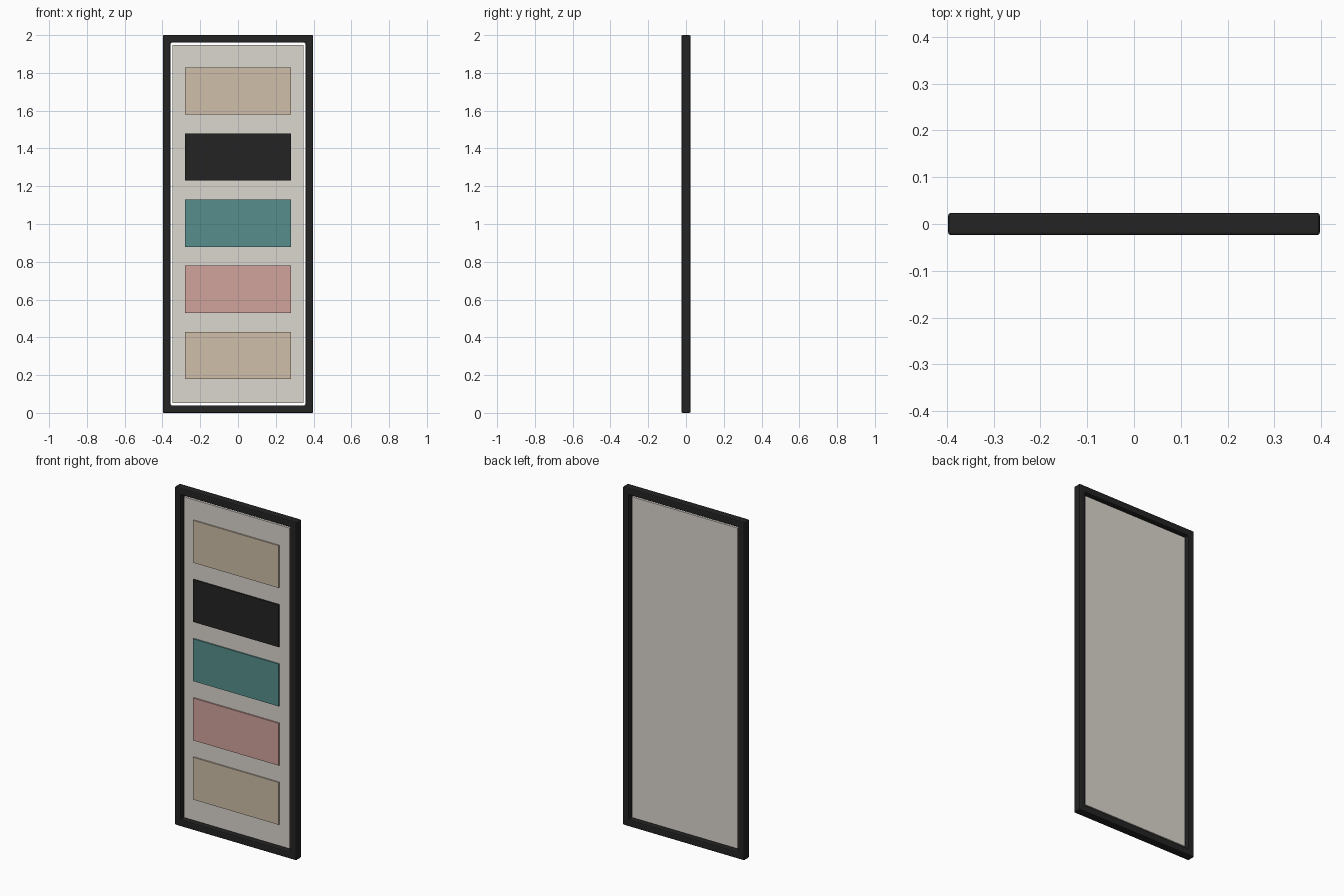
import bpy
import bmesh
from mathutils import Matrix

cube = bpy.data.objects.get("Cube")
if cube:
    bpy.data.objects.remove(cube, do_unlink=True)


def material(name, srgb):
    """Flat colour, given as sRGB and stored as linear."""
    colour = [((c + 0.055) / 1.055) ** 2.4 for c in srgb] + [1]
    mat = bpy.data.materials.new(name)
    mat.use_nodes = True
    mat.diffuse_color = colour
    bsdf = mat.node_tree.nodes["Principled BSDF"]
    bsdf.inputs["Base Color"].default_value = colour
    bsdf.inputs["Roughness"].default_value = 0.8
    return mat


black = material("black", (0.14, 0.14, 0.14))
cream = material("cream", (0.86, 0.84, 0.81))
tan = material("tan", (0.81, 0.75, 0.66))
teal = material("teal", (0.34, 0.56, 0.55))
pink = material("pink", (0.82, 0.64, 0.61))


def add_object(name, bm, mat):
    mesh = bpy.data.meshes.new(name)
    bmesh.ops.recalc_face_normals(bm, faces=bm.faces)
    bm.to_mesh(mesh)
    bm.free()
    obj = bpy.data.objects.new(name, mesh)
    mesh.materials.append(mat)
    bpy.context.collection.objects.link(obj)
    return obj


def box(name, size, centre, mat):
    bm = bmesh.new()
    bmesh.ops.create_cube(bm, size=1, matrix=Matrix.Translation(centre) @ Matrix.Diagonal((*size, 1)))
    return add_object(name, bm, mat)


WIDTH, HEIGHT, DEPTH, BORDER = 0.795, 2.0, 0.048, 0.057
MIDDLE = HEIGHT / 2

# Rectangular frame: inset the front and back of a slab and join the openings
bm = bmesh.new()
bmesh.ops.create_cube(bm, size=1, matrix=Matrix.Translation((0, 0, MIDDLE)) @ Matrix.Diagonal((WIDTH, DEPTH, HEIGHT, 1)))
bm.normal_update()
ends = [f for f in bm.faces if abs(f.normal.y) > 0.5]
bmesh.ops.inset_individual(bm, faces=ends, thickness=BORDER)
rims = [e for f in ends for e in f.edges]
bmesh.ops.delete(bm, geom=ends, context='FACES_ONLY')
bmesh.ops.bridge_loops(bm, edges=rims)
frame = add_object("frame", bm, black)
bevel = frame.modifiers.new("chamfer", 'BEVEL')
bevel.width = 0.006
bevel.segments = 2
bevel.limit_method = 'ANGLE'

# Recessed backing panel
PANEL = 0.024
box("panel", (WIDTH - 2 * BORDER + 0.01, PANEL, HEIGHT - 2 * BORDER + 0.01), (0, 0, MIDDLE), cream)

# Row of raised colour plates, from bottom to top
PLATE = 0.008
rows = [("lower_tan", tan), ("pink", pink), ("teal", teal), ("black", black), ("upper_tan", tan)]
for i, (name, mat) in enumerate(rows):
    box(name + "_plate", (0.56, PLATE, 0.25), (0, -(PANEL + PLATE) / 2, 0.304 + 0.35 * i), mat)
